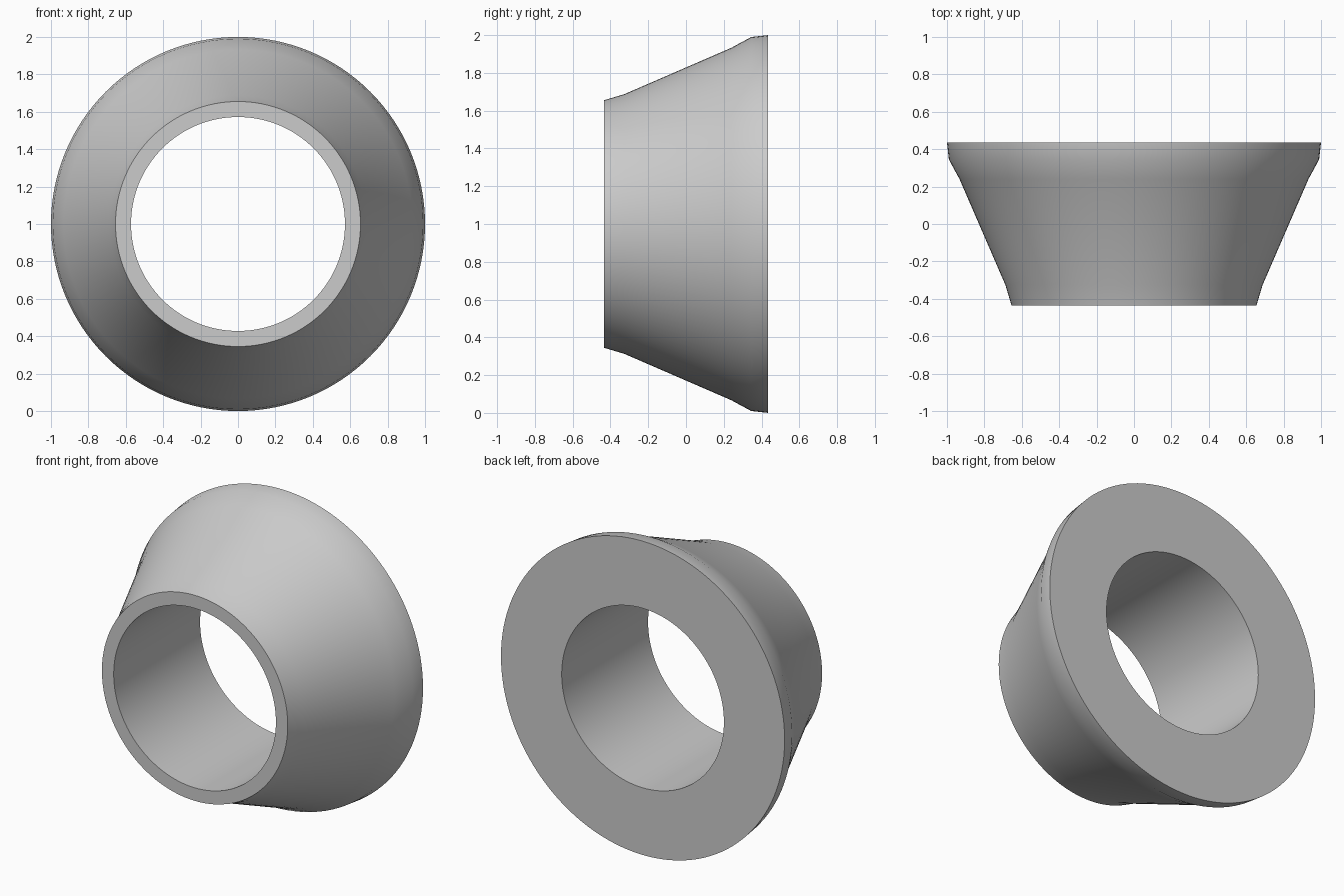
import bpy, bmesh
from math import tau, sin, cos, radians

if "Cube" in bpy.data.objects:
    bpy.data.objects.remove(bpy.data.objects["Cube"])

# Closed ring cross-section as (radius, y): bore, front lip, cone, back rim
profile = [(0.572, 0.435), (0.572, -0.435), (0.655, -0.435), (0.688, -0.325),
           (0.933, 0.24), (0.99, 0.345), (1.0, 0.435)]
segments = 128

# Revolve the cross-section around the y axis
bm = bmesh.new()
rings = []
for i in range(segments):
    a = tau * i / segments
    rings.append([bm.verts.new((r * cos(a), y, 1.0 + r * sin(a))) for r, y in profile])
n = len(profile)
for i in range(segments):
    here, there = rings[i], rings[(i + 1) % segments]
    for j in range(n):
        k = (j + 1) % n
        bm.faces.new((here[j], here[k], there[k], there[j]))
bmesh.ops.recalc_face_normals(bm, faces=bm.faces[:])

mesh = bpy.data.meshes.new("tapered_bushing")
bm.to_mesh(mesh)
bm.free()
bushing = bpy.data.objects.new("tapered_bushing", mesh)
bpy.context.collection.objects.link(bushing)

# Smooth round walls, crisp face edges
bpy.context.view_layer.objects.active = bushing
bushing.select_set(True)
bpy.ops.object.shade_smooth_by_angle(angle=radians(30))
